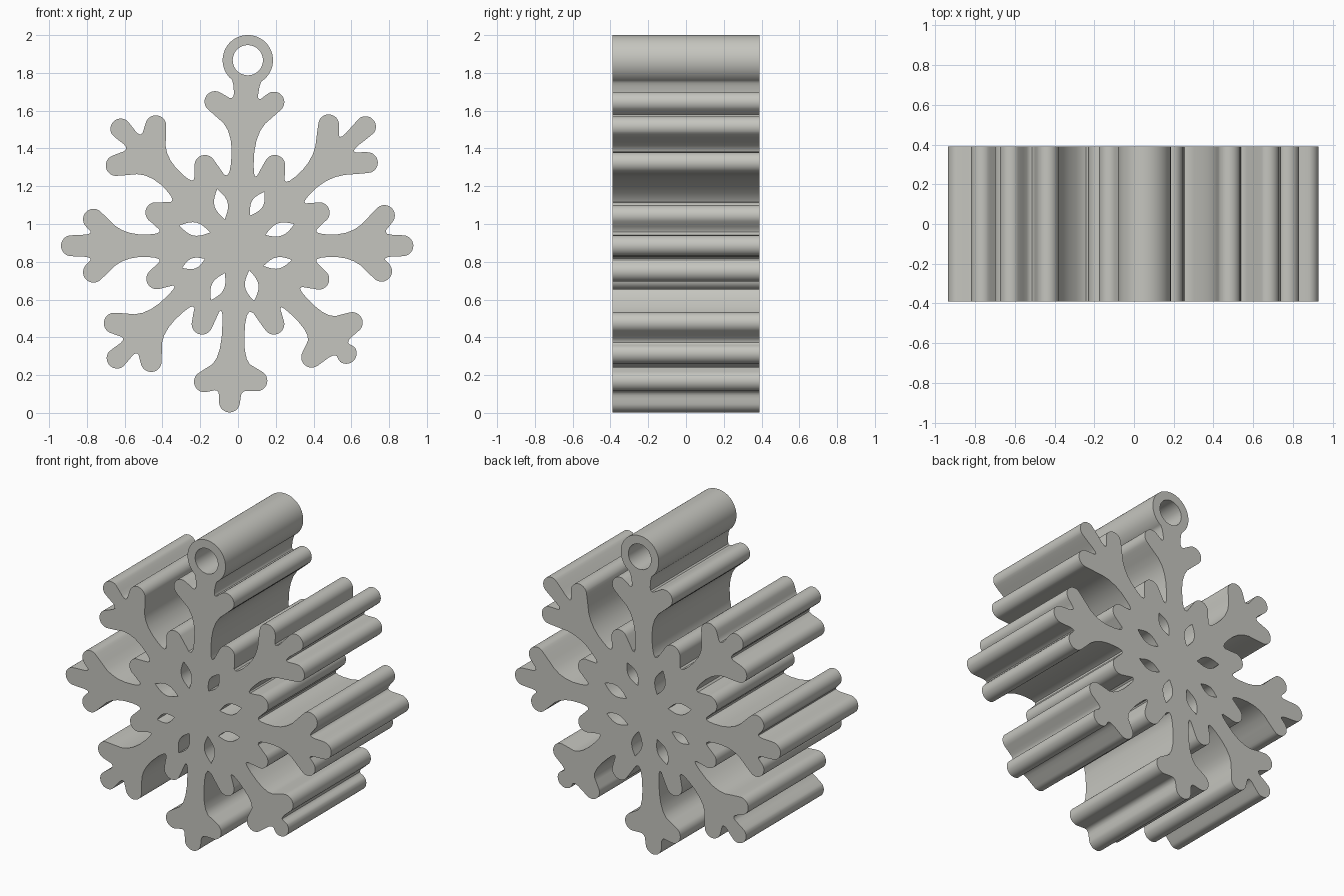
import bpy, bmesh, math
from mathutils import Vector, Matrix

if "Cube" in bpy.data.objects:
    bpy.data.objects.remove(bpy.data.objects["Cube"])

V = Vector
CENTRE = V((0, 0.885))
HALF_DEPTH = 0.39
TIP_R = 0.056
RING_C, RING_R, HOLE_R = V((0.052, 1.867)), 0.134, 0.08

# Each arm, counter-clockwise from the right:
# (root radius, notch half width, first side tip, main tip, second side tip, petal tip after the arm)
ARMS = [
    (0.39, 0.06, (0.76, 0.75), (0.873, 0.885), (0.775, 1.045), (0.43, 1.06)),
    (0.39, 0.04, (0.685, 1.325), (0.675, 1.515), (0.48, 1.525), (0.195, 1.31)),
    (0.33, 0.06, (0.19, 1.645), RING_C, (-0.122, 1.648), (-0.175, 1.31)),
    (0.39, 0.04, (-0.435, 1.52), (-0.62, 1.503), (-0.645, 1.31), (-0.435, 1.06)),
    (0.39, 0.06, (-0.765, 1.025), (-0.882, 0.885), (-0.765, 0.745), (-0.43, 0.71)),
    (0.36, 0.04, (-0.655, 0.475), (-0.64, 0.29), (-0.46, 0.272), (-0.19, 0.47)),
    (0.30, 0.06, (-0.178, 0.165), (-0.045, 0.058), (0.10, 0.17), (0.19, 0.47)),
    (0.36, 0.04, (0.39, 0.295), (0.573, 0.315), (0.605, 0.478), (0.428, 0.708)),
]

# Leaf-shaped openings: outer end, inner end, half width
LEAVES = [
    ((-0.11, 1.185), (-0.07, 1.025), 0.036),
    ((0.14, 1.17), (0.065, 1.045), 0.032),
    ((0.298, 1.00), (0.145, 0.942), 0.034),
    ((0.285, 0.81), (0.135, 0.778), 0.03),
    ((0.085, 0.592), (0.06, 0.755), 0.036),
    ((-0.143, 0.597), (-0.07, 0.74), 0.034),
    ((-0.295, 0.768), (-0.175, 0.815), 0.028),
    ((-0.31, 0.992), (-0.148, 0.955), 0.035),
]


def cap(centre, base, radius, sweep, steps):
    """Rounded tip pointing away from base, drawn counter-clockwise."""
    d = centre - base
    mid = math.atan2(d.y, d.x)
    return [centre + radius * V((math.cos(a), math.sin(a)))
            for a in (mid + sweep * (2 * i / steps - 1) for i in range(steps + 1))]


def round_corners(pts, rounds=2):
    """Corner cutting on a closed outline."""
    for _ in range(rounds):
        new = []
        for i, p in enumerate(pts):
            q = pts[(i + 1) % len(pts)]
            new += [p.lerp(q, 0.25), p.lerp(q, 0.75)]
        pts = new
    return pts


def outline():
    # corner points ("c") and rounded tips ("t") all around the flake
    items = []
    for root, notch, side_a, main, side_b, petal in ARMS:
        axis = (V(main) - CENTRE).normalized()
        across = V((-axis.y, axis.x))

        def at(u, v):
            return CENTRE + axis * u + across * v

        items += [("c", at(root, -0.06)), ("c", at(0.605, -0.06)), ("t", V(side_a)),
                  ("c", at(0.765, -notch)), ("t", V(main)), ("c", at(0.765, notch)),
                  ("t", V(side_b)), ("c", at(0.605, 0.06)), ("c", at(root, 0.06)),
                  ("t", V(petal))]
    pts = []
    for i, (kind, p) in enumerate(items):
        if kind == "c":
            pts.append(p)
            continue
        base = (items[i - 1][1] + items[(i + 1) % len(items)][1]) / 2
        if (p - RING_C).length < 1e-4:
            pts += cap(p, base, RING_R, math.radians(148), 24)
        else:
            pts += cap(p, base, TIP_R, math.radians(85), 8)
    return round_corners(pts)


def leaf(a, b, w, steps=10):
    a, b = V(a), V(b)
    d = (b - a).normalized()
    n = V((-d.y, d.x))
    side = [(i / steps, w * math.sin(math.pi * i / steps)) for i in range(steps)]
    return ([a.lerp(b, t) + n * s for t, s in side]
            + [b.lerp(a, t) - n * s for t, s in side])


def extrude_outlines(name, loops):
    cu = bpy.data.curves.new(name, "CURVE")
    cu.dimensions = "2D"
    cu.fill_mode = "BOTH"
    cu.extrude = HALF_DEPTH
    for loop in loops:
        sp = cu.splines.new("POLY")
        sp.points.add(len(loop) - 1)
        for pt, p in zip(sp.points, loop):
            pt.co = (p.x, p.y, 0, 1)
        sp.use_cyclic_u = True
    ob = bpy.data.objects.new(name, cu)
    bpy.context.collection.objects.link(ob)
    bpy.context.view_layer.objects.active = ob
    ob.select_set(True)
    bpy.ops.object.convert(target="MESH")
    ob = bpy.context.object
    # stand the flat shape upright and weld the caps to the walls
    ob.data.transform(Matrix.Rotation(math.pi / 2, 4, "X"))
    bm = bmesh.new()
    bm.from_mesh(ob.data)
    bmesh.ops.remove_doubles(bm, verts=bm.verts, dist=1e-5)
    bmesh.ops.recalc_face_normals(bm, faces=bm.faces)
    bm.to_mesh(ob.data)
    bm.free()
    return ob


# Snowflake body with hanging ring and leaf openings
ring_hole = cap(RING_C, RING_C - V((0, 1)), HOLE_R, math.pi, 40)[:-1]
flake = extrude_outlines("snowflake", [outline(), ring_hole] + [leaf(*l) for l in LEAVES])

mat = bpy.data.materials.new("warm grey")
mat.diffuse_color = (0.56, 0.56, 0.52, 1)
mat.use_nodes = True
mat.node_tree.nodes["Principled BSDF"].inputs["Base Color"].default_value = mat.diffuse_color
flake.data.materials.clear()
flake.data.materials.append(mat)
bpy.ops.object.shade_smooth_by_angle(angle=math.radians(35))
